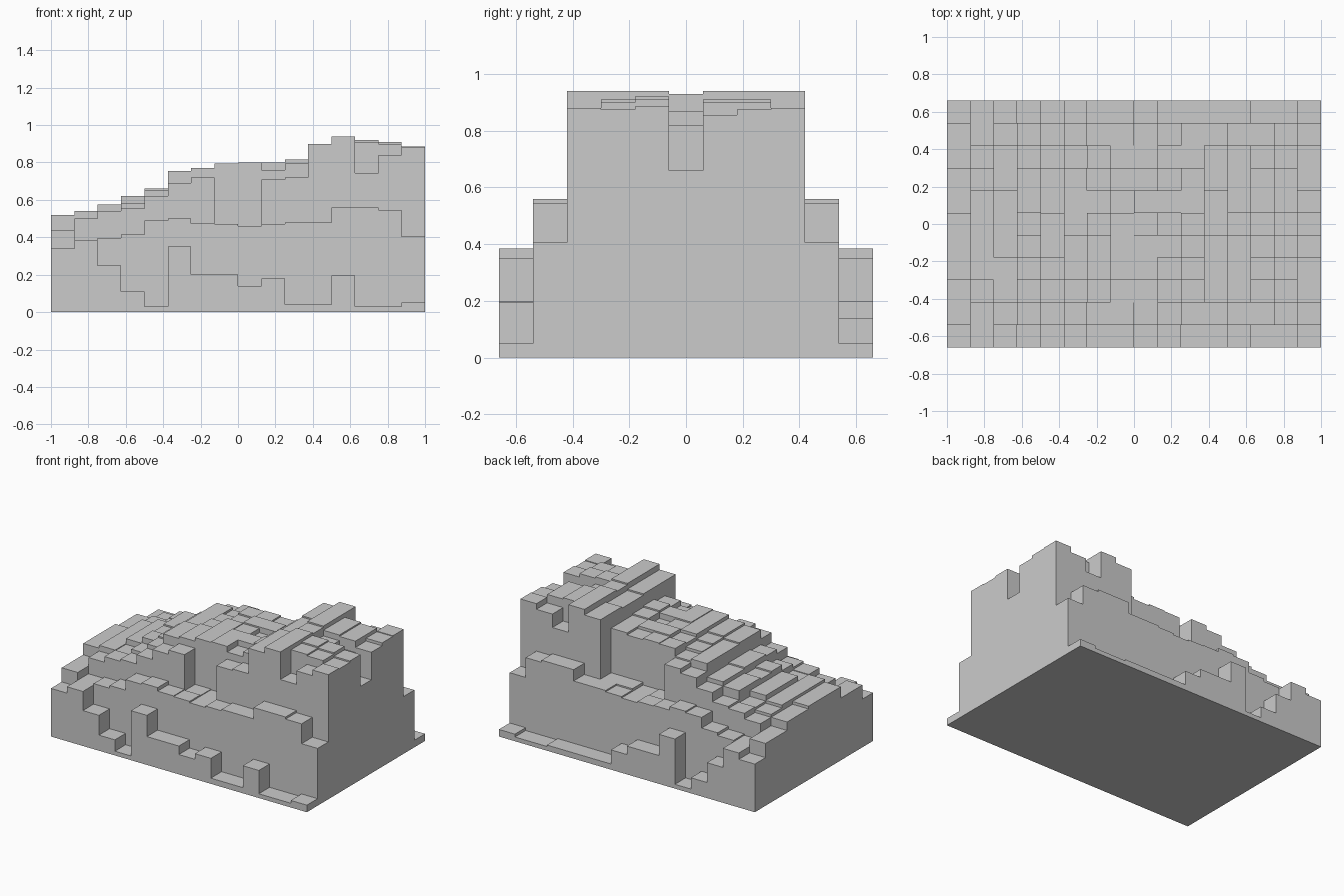
import bpy, bmesh, random

if "Cube" in bpy.data.objects:
    bpy.data.objects.remove(bpy.data.objects["Cube"])

random.seed(4)
NX, NY = 16, 11
DX, DY = 0.125, 0.12

# Height profiles along x: outer apron, terrace, upper edge and crest
apron = [.34, .385, .25, .11, .03, .35, .20, .20, .14, .18, .04, .04, .195, .03, .03, .05]
terrace = [.44, .385, .395, .415, .49, .50, .475, .47, .46, .47, .48, .48, .56, .56, .545, .405]
upper = [.44, .50, .54, .555, .62, .69, .72, .465, .46, .71, .72, .90, .94, .745, .84, .88]
crest = [.52, .54, .575, .62, .66, .755, .77, .795, .80, .80, .815, .90, .94, .92, .91, .885]

# Mirrored bands; the interior rows get small random dips below the crest
heights = {}
for i in range(NX):
    for j, band in enumerate((apron, terrace, upper)):
        heights[i, j] = heights[i, NY - 1 - j] = band[i]
    for j in range(3, 8):
        dip = random.choice((0, 0, .01, .02, .04)) if i < 13 else 0.01
        heights[i, j] = crest[i] - (0 if j == 4 or i == 12 else dip)

# Back differs slightly: lower apron on the right and a wider upper notch
for i in (9, 10, 11, 12):
    heights[i, 10] = .04
for i in (9, 10):
    heights[i, 8] = .48

# Channel at the middle of the right-hand end
for i, h in ((12, .93), (13, .87), (14, .82), (15, .66)):
    heights[i, 5] = h
heights[15, 6] = .855


# Stepped block surface: tops, exposed step walls and one base
bm = bmesh.new()


def quad(*pts):
    bm.faces.new([bm.verts.new(p) for p in pts])


for (i, j), h in heights.items():
    x0, y0 = -1 + i * DX, -.66 + j * DY
    x1, y1 = x0 + DX, y0 + DY
    quad((x0, y0, h), (x1, y0, h), (x1, y1, h), (x0, y1, h))
    sides = (((0, -1), (x0, y0), (x1, y0)), ((1, 0), (x1, y0), (x1, y1)),
             ((0, 1), (x1, y1), (x0, y1)), ((-1, 0), (x0, y1), (x0, y0)))
    for (di, dj), a, b in sides:
        low = heights.get((i + di, j + dj), 0)
        if low < h - 1e-5:
            quad((*a, low), (*b, low), (*b, h), (*a, h))
quad((-1, -.66, 0), (-1, .66, 0), (1, .66, 0), (1, -.66, 0))
bmesh.ops.remove_doubles(bm, verts=bm.verts, dist=1e-5)

mesh = bpy.data.meshes.new("stepped_hill")
bm.to_mesh(mesh)
bm.free()
hill = bpy.data.objects.new("stepped_hill", mesh)
bpy.context.collection.objects.link(hill)
